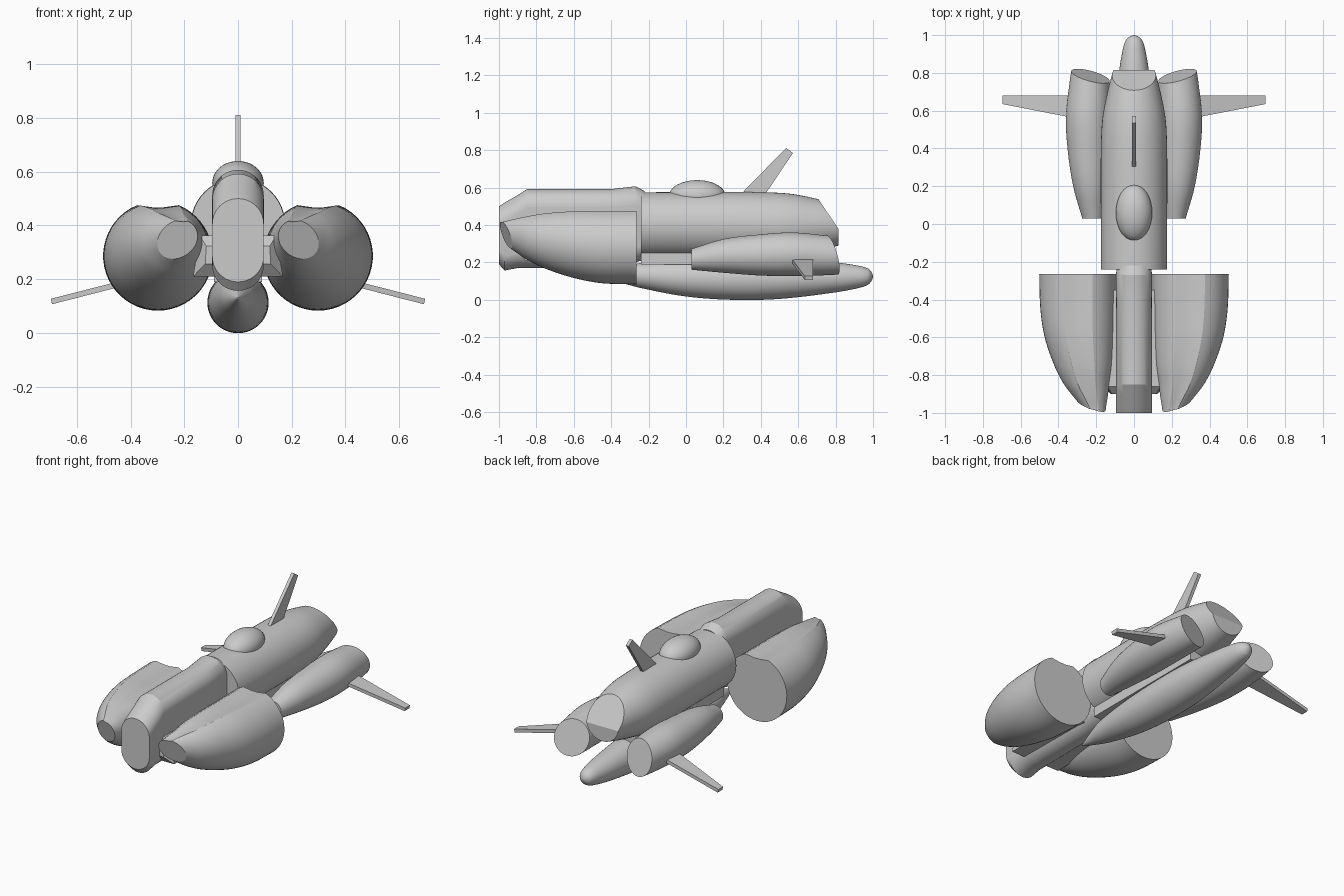
import bpy, bmesh, math
from mathutils import Vector

if "Cube" in bpy.data.objects:
    bpy.data.objects.remove(bpy.data.objects["Cube"])

N = 48
CIRCLE = [(math.cos(2 * math.pi * i / N), math.sin(2 * math.pi * i / N)) for i in range(N)]


def finish(name, bm, mirror=False):
    bmesh.ops.recalc_face_normals(bm, faces=bm.faces)
    me = bpy.data.meshes.new(name)
    bm.to_mesh(me)
    bm.free()
    ob = bpy.data.objects.new(name, me)
    bpy.context.collection.objects.link(ob)
    bpy.ops.object.select_all(action='DESELECT')
    ob.select_set(True)
    bpy.context.view_layer.objects.active = ob
    bpy.ops.object.shade_smooth_by_angle(angle=math.radians(25))
    if mirror:
        ob.modifiers.new("Mirror", 'MIRROR')
    return ob


def smooth_rows(rows, steps=6):
    """Catmull-Rom resampling of station rows."""
    out = []
    for i in range(len(rows) - 1):
        a, b = Vector(rows[max(i - 1, 0)]), Vector(rows[i])
        c, d = Vector(rows[i + 1]), Vector(rows[min(i + 2, len(rows) - 1)])
        span = c[0] - b[0]
        mb = (c - a) * (span / (c[0] - a[0]))
        mc = (d - b) * (span / (d[0] - b[0]))
        for k in range(steps):
            t = k / steps
            out.append(b * (2*t**3 - 3*t*t + 1) + mb * (t**3 - 2*t*t + t)
                       + c * (3*t*t - 2*t**3) + mc * (t**3 - t*t))
    return out + [Vector(rows[-1])]


def loft(rings):
    """Skin a list of equal length point rings and cap both ends."""
    bm = bmesh.new()
    vs = [[bm.verts.new(p) for p in r] for r in rings]
    n = len(vs[0])
    for a, b in zip(vs, vs[1:]):
        for i in range(n):
            bm.faces.new((a[i], a[(i + 1) % n], b[(i + 1) % n], b[i]))
    bm.faces.new(vs[0])
    bm.faces.new(vs[-1])
    return bm


def tube(rows, section=CIRCLE):
    """Loft a section along y; rows hold y, centre x, centre z, radius."""
    return loft([[(cx + r * u, y, cz + r * v) for u, v in section] for y, cx, cz, r in rows])


def cut(bm, point, normal):
    """Slice off everything on the normal's side and cap the hole."""
    bmesh.ops.bisect_plane(bm, geom=bm.verts[:] + bm.edges[:] + bm.faces[:],
                           plane_co=point, plane_no=normal, clear_outer=True)
    bmesh.ops.holes_fill(bm, edges=[e for e in bm.edges if e.is_boundary], sides=0)


def box(x0, x1, y0, y1, z0, z1):
    return loft([[(x0, y, z0), (x1, y, z0), (x1, y, z1), (x0, y, z1)] for y in (y0, y1)])


# Main fuselage with sloped tail cut
bm = tube(smooth_rows([(-.24, 0, .4, .175), (.1, 0, .4, .176), (.35, 0, .4, .176),
                       (.55, 0, .4, .168), (.7, 0, .4, .14), (.815, 0, .4, .11)]))
cut(bm, (0, .71, .535), (0, .155, .105))
finish("fuselage", bm)

# Keel between fuselage and lower pod
finish("keel", box(-.09, .09, -.24, .6, .19, .3))

# Neck: stadium section with chamfered nose
rings = []
for y, top, bot, w in [(-1, .5, .19, .096), (-.97, .52, .157, .096), (-.9, .56, .17, .096),
                       (-.85, .592, .17, .096), (-.4, .592, .175, .094), (-.27, .607, .2, .096),
                       (-.255, .6, .205, .094), (-.22, .58, .215, .09)]:
    rings.append([(w * u, y, (top - w if v >= 0 else bot + w) + w * v)
                  for u, v in [(math.cos(a), math.sin(a)) for a in
                               [math.pi * k / 20 for k in range(21)]
                               + [math.pi * (1 + (k + .001) / 20) for k in range(21)]]])
finish("neck", loft(rings))

# Canopy blister
bm = bmesh.new()
bmesh.ops.create_uvsphere(bm, u_segments=32, v_segments=20, radius=1)
bmesh.ops.scale(bm, vec=(.096, .15, .082), verts=bm.verts)
bmesh.ops.translate(bm, vec=(0, .06, .558), verts=bm.verts)
finish("canopy", bm)

# Lower pod
finish("lower_pod", tube(smooth_rows([
    (-.45, 0, .13, .003), (-.35, 0, .13, .037), (-.24, 0, .13, .067), (0, 0, .118, .1),
    (.25, 0, .113, .113), (.5, 0, .115, .11), (.8, 0, .12, .08), (.93, 0, .123, .058),
    (.975, 0, .124, .042), (.993, 0, .125, .022), (1, 0, .125, .003)])))

# Large front pods: round section with a shallow groove along the top
a0 = math.radians(22.4)
groove = [(math.sin(a0 + (2 * math.pi - 2 * a0) * i / 44), math.cos(a0 + (2 * math.pi - 2 * a0) * i / 44))
          for i in range(45)] + [(-.1, .885), (.1, .885)]
bm = tube(smooth_rows([(-.265, .298, .287, .204), (-.45, .296, .289, .2), (-.6, .288, .302, .185),
                       (-.75, .268, .32, .154), (-.85, .25, .335, .12), (-.92, .228, .35, .088),
                       (-.97, .212, .36, .064), (-1.03, .2, .368, .045)]), groove)
cut(bm, (.18, -.99, .4), (.29, -1, -.29))
finish("front_pod", bm, True)

# Brackets joining neck and front pods
bm = loft([[(.06, y, z0), (xb, y, z0), (xt, y, z1), (.06, y, z1)]
           for y, xb, xt, z0, z1 in [(-.9, .122, .118, .257, .323), (-.86, .167, .142, .21, .362),
                                     (-.35, .167, .142, .21, .362)]])
finish("pod_bracket", bm, True)

# Rear engine pods with slanted exhaust
bm = tube(smooth_rows([(.03, .218, .217, .056), (.2, .232, .235, .09), (.4, .242, .24, .11),
                       (.57, .244, .244, .116), (.75, .235, .238, .106), (.87, .226, .235, .096)]))
cut(bm, (.235, .785, .237), (-.26, 1, .27))
finish("engine_pod", bm, True)

# Wings
finish("wing", loft([[(x, y0, z - .01), (x, .68, z - .01), (x + .005, .68, z + .01), (x + .005, y0, z + .01)]
                     for x, y0, z in [(.27, .553, .225), (.692, .635, .117)]]), True)

# Tail fin
finish("tail_fin", loft([[(x, .23, .5), (x, .38, .5), (x, .572, .785), (x, .535, .812)]
                         for x in (-.01, .01)]))
